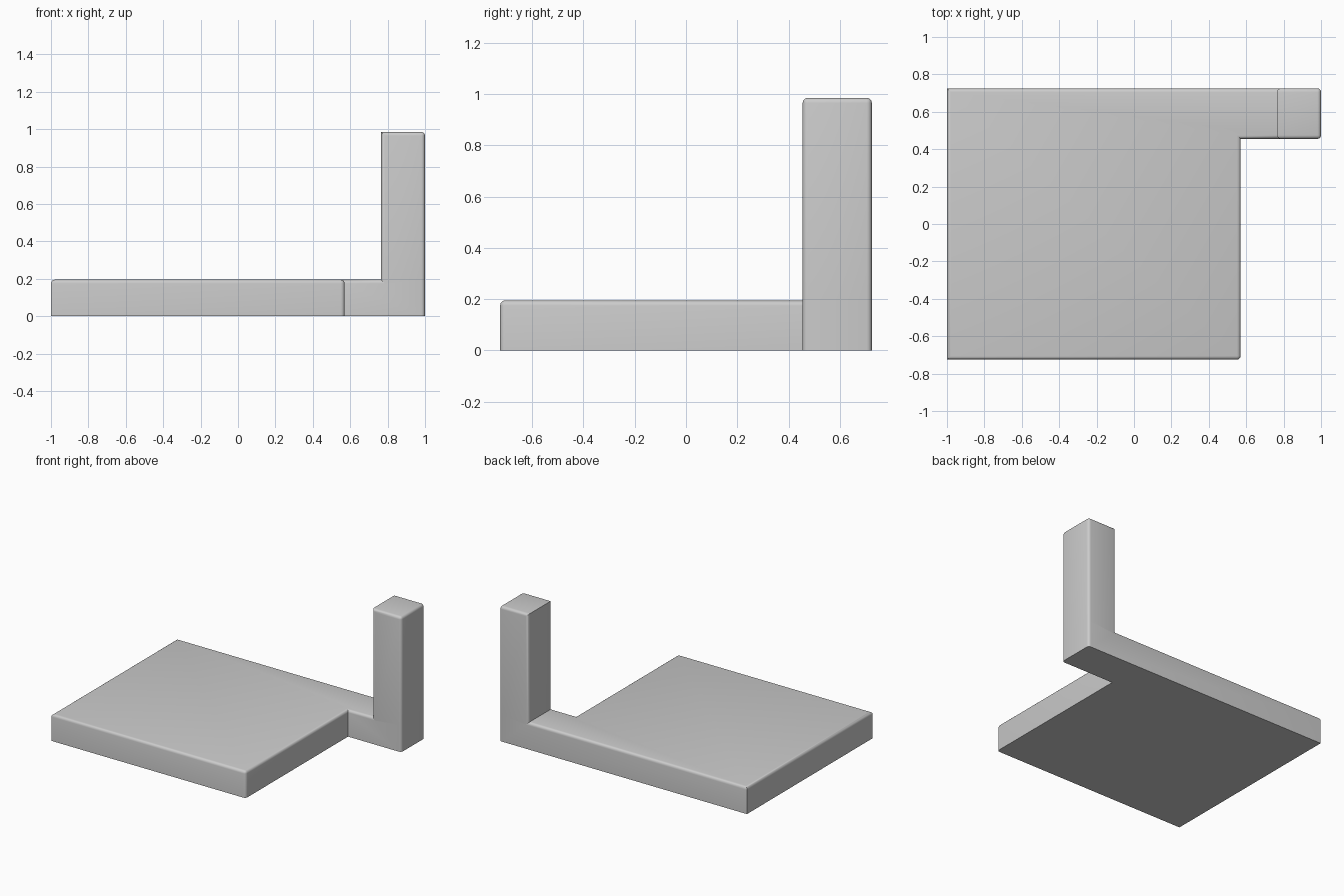
import bpy, bmesh

cube = bpy.data.objects.get("Cube")
if cube:
    bpy.data.objects.remove(cube, do_unlink=True)

grey = bpy.data.materials.new("plain grey")
grey.use_nodes = True
colour = (0.6, 0.6, 0.6, 1)
grey.diffuse_color = colour
grey.node_tree.nodes["Principled BSDF"].inputs["Base Color"].default_value = colour

LEFT, RIGHT, NOTCH, POST = -1.0, 1.0, 0.57, 0.765
FRONT, BACK, ARM = -0.725, 0.725, 0.455
SLAB_TOP, POST_TOP = 0.195, 0.985


def near(a, b):
    return abs(a - b) < 0.001


def lift(bm, faces, height):
    """Extrude faces upward and return the new caps."""
    out = bmesh.ops.extrude_face_region(bm, geom=faces)["geom"]
    bmesh.ops.translate(bm, vec=(0, 0, height),
                        verts=[g for g in out if isinstance(g, bmesh.types.BMVert)])
    return [g for g in out if isinstance(g, bmesh.types.BMFace)]


# Plan of the slab with its arm, and the post footprint
bm = bmesh.new()
a, b = bm.verts.new((POST, ARM, 0)), bm.verts.new((POST, BACK, 0))
slab = [bm.verts.new((x, y, 0)) for x, y in
        ((LEFT, BACK), (LEFT, FRONT), (NOTCH, FRONT), (NOTCH, ARM))]
post = [bm.verts.new((RIGHT, y, 0)) for y in (ARM, BACK)]
plan = [bm.faces.new([b] + slab + [a]), bm.faces.new([a] + post + [b])]

# Raise the slab, then the post; the plan stays as the underside
caps = lift(bm, plan, SLAB_TOP)
post_cap = max(caps, key=lambda f: f.calc_center_median().x)
lift(bm, [post_cap], POST_TOP - SLAB_TOP)
bmesh.ops.recalc_face_normals(bm, faces=bm.faces)
bmesh.ops.dissolve_limit(bm, angle_limit=0.01, verts=bm.verts, edges=bm.edges)
bm.normal_update()


def rounded(edge):
    """Convex edges are rounded, except the underside, left uprights and post's inner top."""
    p, q = (v.co for v in edge.verts)
    if edge.calc_face_angle_signed(0) < 0.5:
        return False
    if near(p.z, q.z):
        inner_top = near(p.z, POST_TOP) and near(p.x, POST) and near(q.x, POST)
        return not near(p.z, 0) and not inner_top
    return not near(p.x, LEFT)


bmesh.ops.bevel(bm, geom=[e for e in bm.edges if rounded(e)], offset=0.02,
                segments=4, profile=0.5, affect="EDGES", clamp_overlap=True)

mesh = bpy.data.meshes.new("slab_with_post")
bm.to_mesh(mesh)
bm.free()
mesh.materials.append(grey)
body = bpy.data.objects.new("slab_with_post", mesh)
bpy.context.collection.objects.link(body)
bpy.context.view_layer.objects.active = body
body.select_set(True)
bpy.ops.object.shade_smooth_by_angle(angle=0.6)
